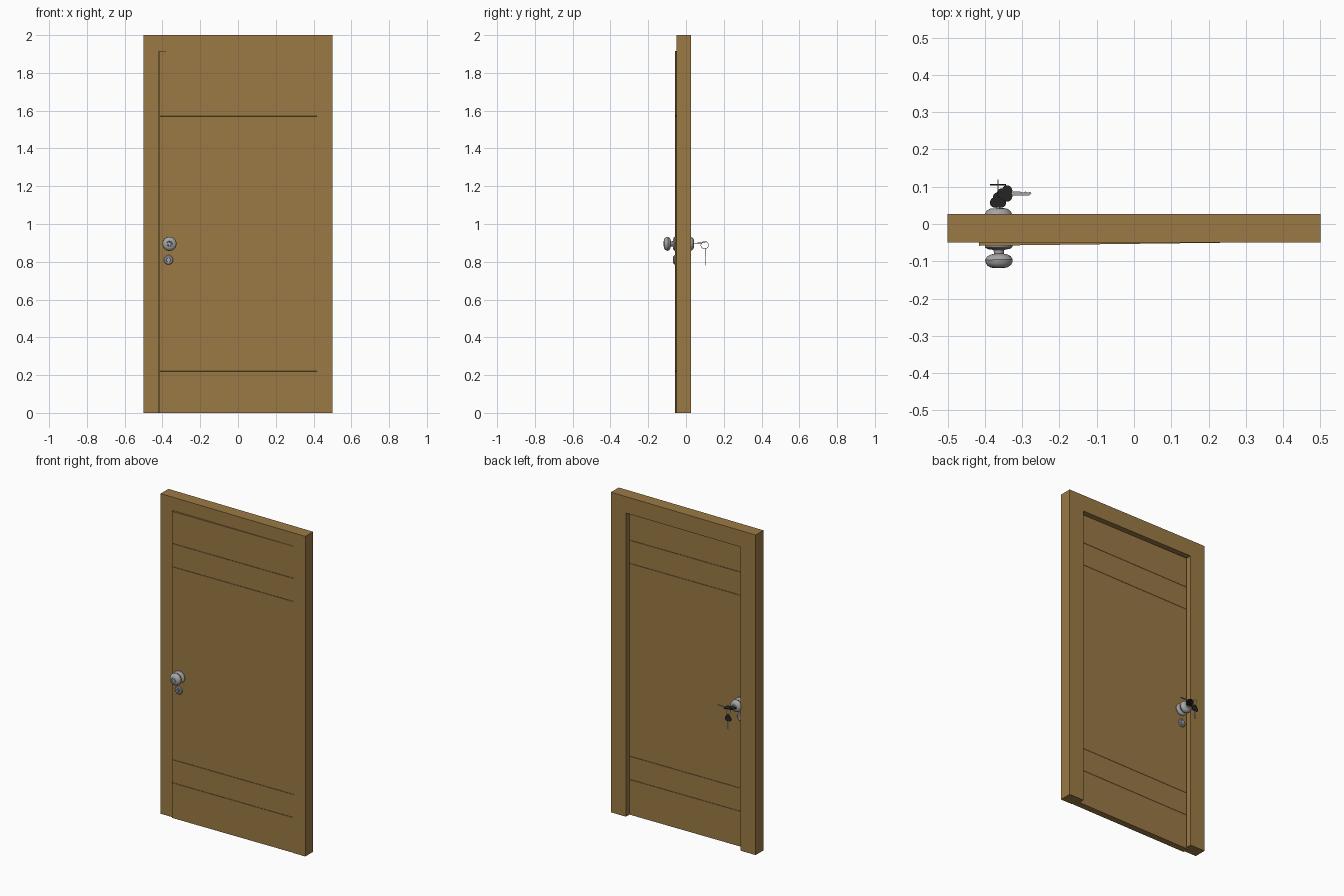
import bpy, bmesh, math
from mathutils import Vector, Matrix

cube = bpy.data.objects.get("Cube")
if cube:
    bpy.data.objects.remove(cube, do_unlink=True)


def material(name, rgb):
    m = bpy.data.materials.new(name)
    m.use_nodes = True
    m.diffuse_color = (*rgb, 1)
    m.node_tree.nodes["Principled BSDF"].inputs["Base Color"].default_value = (*rgb, 1)
    return m


WOOD = material("brown wood", (0.33, 0.195, 0.06))
STEEL = material("brushed steel", (0.38, 0.38, 0.39))
BLACK = material("black plastic", (0.018, 0.018, 0.018))


def finish(name, bm, mat, smooth=False):
    bmesh.ops.recalc_face_normals(bm, faces=bm.faces)
    mesh = bpy.data.meshes.new(name)
    bm.to_mesh(mesh)
    bm.free()
    mesh.materials.append(mat)
    obj = bpy.data.objects.new(name, mesh)
    bpy.context.collection.objects.link(obj)
    if smooth:
        bpy.ops.object.select_all(action='DESELECT')
        obj.select_set(True)
        bpy.context.view_layer.objects.active = obj
        bpy.ops.object.shade_smooth_by_angle(angle=math.radians(35))
    return obj


def sweep(name, sections, mat):
    """Join matching closed sections into a capped solid."""
    bm = bmesh.new()
    rings = [[bm.verts.new(p) for p in s] for s in sections]
    for a, b in zip(rings, rings[1:]):
        for i in range(len(a)):
            j = (i + 1) % len(a)
            bm.faces.new((a[i], a[j], b[j], b[i]))
    bm.faces.new(rings[0])
    bm.faces.new(rings[-1])
    return finish(name, bm, mat)


def lathe(name, profile, mat):
    """Turn (radius, distance) points about the y axis, outward along -y."""
    bm = bmesh.new()
    verts = [bm.verts.new((r, -d, 0)) for r, d in profile]
    edges = [bm.edges.new(pair) for pair in zip(verts, verts[1:])]
    bmesh.ops.spin(bm, geom=verts + edges, cent=(0, 0, 0), axis=(0, 1, 0),
                   angle=math.tau, steps=32)
    bmesh.ops.remove_doubles(bm, verts=bm.verts, dist=0.00005)
    return finish(name, bm, mat, smooth=True)


def box(name, size, centre, mat):
    bm = bmesh.new()
    bmesh.ops.create_cube(bm, size=1)
    for v in bm.verts:
        v.co = Vector(centre) + v.co * Vector(size)
    return finish(name, bm, mat)


# Rebated frame: one stepped section swept up, across and down
step = [(0, -0.05), (0.083, -0.05), (0.083, -0.008),
        (0.103, -0.008), (0.103, 0.027), (0, 0.027)]
sweep("door_frame", [[(side * (0.5 - d), y, top * (2 - d)) for d, y in step]
                     for side, top in ((-1, 0), (-1, 1), (1, 1), (1, 0))], WOOD)

# Door leaf with hairline grooves on both faces, hinged slightly ajar
W, T, H, g = 0.833, 0.04, 1.915, 0.001
grooves = (0.22, 0.365, 1.57, 1.715)
front = [(0, 0)]
for z in grooves:
    front += [(0, z - g), (g, z), (0, z + g)]
front.append((0, H))
outline = front + [(T - y, z) for y, z in reversed(front)]
hinge = Matrix.Translation((0.417, -0.048, 0)) @ Matrix.Rotation(0.0125, 4, 'Z')
leaf = sweep("door_leaf", [[(x, y, z) for y, z in outline] for x in (-W, 0)], WOOD)
leaf.matrix_world = hinge

# Knobs and lock cylinders on both faces
knob = [(0, 0), (0.037, 0), (0.037, 0.004), (0.031, 0.009), (0.014, 0.012),
        (0.013, 0.022), (0.022, 0.024), (0.032, 0.029), (0.037, 0.038),
        (0.036, 0.046), (0.031, 0.054), (0.022, 0.059), (0.015, 0.06),
        (0.013, 0.057), (0.009, 0.057), (0.008, 0.06), (0, 0.06)]
lock = [(0, 0), (0.025, 0), (0.025, 0.003), (0.021, 0.007), (0.013, 0.008),
        (0.012, 0.006), (0.011, 0.009), (0, 0.009)]
for face, y, turn in (("front", 0, 0), ("back", T, math.pi)):
    spin = Matrix.Rotation(turn, 4, 'Z')
    for part, profile, x, z in (("knob", knob, -0.78, 0.895),
                                ("lock", lock, -0.785, 0.81)):
        place = hinge @ Matrix.Translation((x, y, z)) @ spin
        lathe(f"{face}_{part}", profile, STEEL).matrix_world = place
    # Thumb turn bar on the lock
    bar = box(f"{face}_lock_slot", (0.005, 0.006, 0.034), (0, -0.009, 0), STEEL)
    bar.matrix_world = place


def key(name, place):
    """Flat key: three-lobed head at the origin, blade along +x."""
    bm = bmesh.new()
    for a in (0, 1, 2):
        angle = math.pi / 3 + a * math.tau / 3
        spot = Matrix.Translation((0.009 * math.cos(angle), 0.009 * math.sin(angle), 0))
        bmesh.ops.create_cone(bm, cap_ends=True, segments=20, radius1=0.014,
                              radius2=0.014, depth=0.004, matrix=spot)
    finish(name + "_head", bm, BLACK).matrix_world = place
    blade = [(0.015, -0.005), (0.064, -0.005), (0.07, 0), (0.066, 0.004),
             (0.06, 0.002), (0.054, 0.005), (0.047, 0.002), (0.04, 0.005),
             (0.015, 0.005)]
    sweep(name + "_blade", [[(x, y, z) for x, y in blade]
                            for z in (-0.001, 0.001)], STEEL).matrix_world = place


# Key in the back knob, a spare sticking out sideways and one hanging
X = -0.365
key("inserted_key", Matrix.Translation((X, 0.062, 0.896)) @ Matrix.Rotation(-math.pi / 2, 4, 'Z'))
key("spare_key", Matrix.Translation((-0.345, 0.082, 0.901)))
key("hanging_key", Matrix.Translation((X, 0.105, 0.85))
    @ Matrix.Rotation(math.pi / 2, 4, 'X') @ Matrix.Rotation(-math.pi / 2, 4, 'Z'))

# Key ring standing in the side plane
bpy.ops.mesh.primitive_torus_add(major_radius=0.02, minor_radius=0.0013,
                                 major_segments=32, minor_segments=8,
                                 location=(X, 0.099, 0.888),
                                 rotation=(0, math.pi / 2, 0))
ring = bpy.context.object
ring.name = "key_ring"
ring.data.materials.append(STEEL)
bpy.ops.object.shade_smooth_by_angle()
